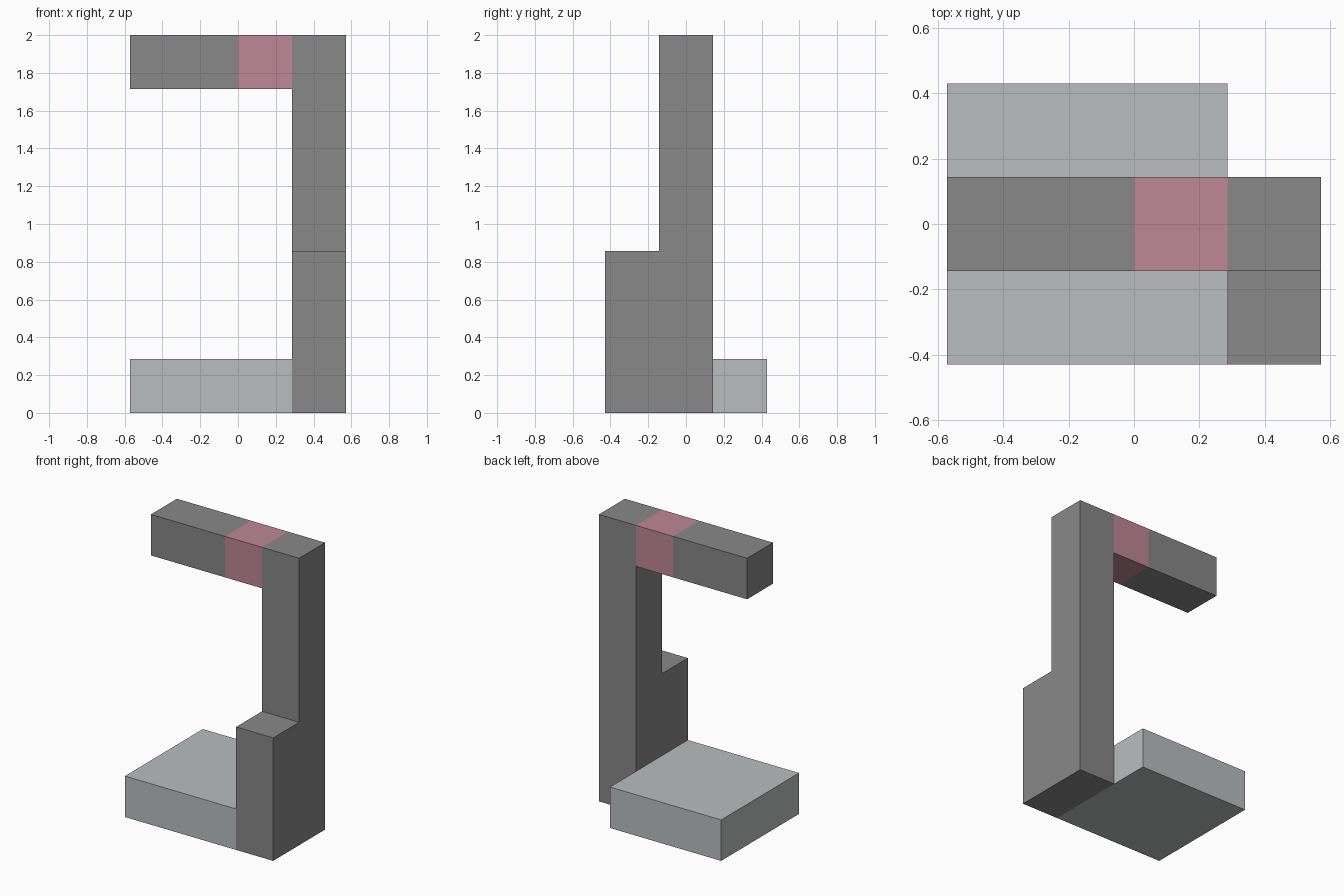
import bpy
import bmesh

cube = bpy.data.objects.get("Cube")
if cube:
    bpy.data.objects.remove(cube, do_unlink=True)

U = 2 / 7  # the model sits on a grid of seven units in height


def srgb(*rgb):
    """Turn 8-bit display values into a linear colour."""
    lin = [((c / 255 + 0.055) / 1.055) ** 2.4 for c in rgb]
    return (*lin, 1)


def material(name, colour):
    mat = bpy.data.materials.new(name)
    mat.use_nodes = True
    mat.diffuse_color = colour
    bsdf = mat.node_tree.nodes["Principled BSDF"]
    bsdf.inputs["Base Color"].default_value = colour
    bsdf.inputs["Roughness"].default_value = 0.8
    return mat


def prism(name, profile, x0, x1, mat):
    """Extrude a (y, z) profile along x; all sizes in grid units."""
    bm = bmesh.new()
    face = bm.faces.new([bm.verts.new((x0 * U, y * U, z * U)) for y, z in profile])
    ext = bmesh.ops.extrude_face_region(bm, geom=[face])
    moved = [v for v in ext["geom"] if isinstance(v, bmesh.types.BMVert)]
    bmesh.ops.translate(bm, verts=moved, vec=((x1 - x0) * U, 0, 0))
    bmesh.ops.recalc_face_normals(bm, faces=bm.faces)
    mesh = bpy.data.meshes.new(name)
    bm.to_mesh(mesh)
    bm.free()
    mesh.materials.append(mat)
    obj = bpy.data.objects.new(name, mesh)
    bpy.context.collection.objects.link(obj)
    return obj


def rect(y0, y1, z0, z1):
    return [(y0, z0), (y1, z0), (y1, z1), (y0, z1)]


dark = material("dark grey", srgb(136, 136, 136))
light = material("light grey", srgb(186, 190, 190))
pink = material("dusty pink", srgb(190, 135, 150))

# Wide base slab
prism("base", rect(-1.5, 1.5, 0, 1), -2, 1, light)

# Upright with its lower step at the front
step = [(-1.5, 0), (0.5, 0), (0.5, 7), (-0.5, 7), (-0.5, 3), (-1.5, 3)]
prism("column", step, 1, 2, dark)

# Overhead arm with a pink section next to the column
arm = rect(-0.5, 0.5, 6, 7)
prism("arm_band", arm, 0, 1, pink)
prism("arm", arm, -2, 0, dark)
